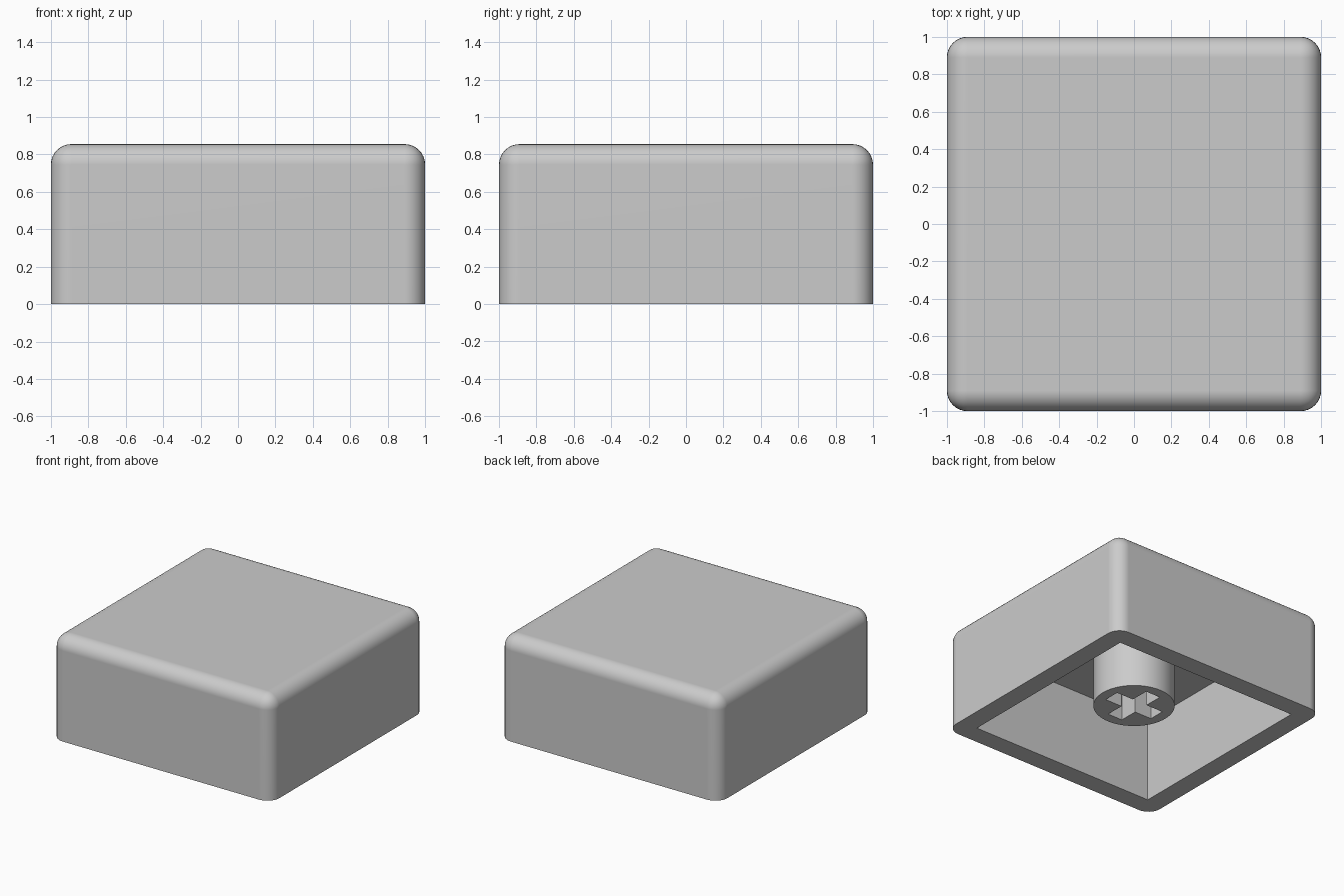
import bpy
import bmesh
from mathutils import Matrix, Vector

default = bpy.data.objects.get("Cube")
if default:
    bpy.data.objects.remove(default, do_unlink=True)

HEIGHT = 0.855
CEILING = 0.68
ROUND = 0.11

grey = bpy.data.materials.new("light_grey_plastic")
grey.use_nodes = True
grey.diffuse_color = (0.6, 0.6, 0.6, 1)
grey.node_tree.nodes["Principled BSDF"].inputs["Base Color"].default_value = (0.6, 0.6, 0.6, 1)


def make_object(name, bm):
    bmesh.ops.recalc_face_normals(bm, faces=bm.faces)
    mesh = bpy.data.meshes.new(name)
    bm.to_mesh(mesh)
    bm.free()
    mesh.materials.append(grey)
    obj = bpy.data.objects.new(name, mesh)
    bpy.context.collection.objects.link(obj)
    return obj


def box(half, bottom, top):
    bm = bmesh.new()
    size = Matrix.Diagonal((2 * half, 2 * half, top - bottom, 1))
    bmesh.ops.create_cube(bm, matrix=Matrix.Translation((0, 0, (bottom + top) / 2)) @ size)
    return bm


def activate(obj):
    bpy.ops.object.select_all(action="DESELECT")
    obj.select_set(True)
    bpy.context.view_layer.objects.active = obj


def carve(obj, cutter):
    cutter.hide_render = True
    mod = obj.modifiers.new("carve", "BOOLEAN")
    mod.operation = "DIFFERENCE"
    mod.solver = "EXACT"
    mod.object = cutter
    activate(obj)
    bpy.ops.object.modifier_apply(modifier=mod.name)
    bpy.data.objects.remove(cutter, do_unlink=True)


def smooth(obj):
    activate(obj)
    bpy.ops.object.shade_smooth_by_angle(angle=0.6)
    obj.modifiers.new("even_shading", "WEIGHTED_NORMAL").keep_sharp = True


# Cap shell: rounded on every edge except those of the open bottom
bm = box(1, 0, HEIGHT)
rounded = [e for e in bm.edges if max(v.co.z for v in e.verts) > 0.1]
bmesh.ops.bevel(bm, geom=rounded, offset=ROUND, segments=8, profile=0.5, affect="EDGES")
shell = make_object("cap_shell", bm)
carve(shell, make_object("cavity_cutter", box(0.84, -0.2, CEILING)))
smooth(shell)

# Mounting stem: round post hanging from the ceiling
STEM_BOTTOM, STEM_TOP = 0.135, CEILING + 0.02
bm = bmesh.new()
bmesh.ops.create_cone(bm, cap_ends=True, segments=64, radius1=0.306, radius2=0.306,
                      depth=STEM_TOP - STEM_BOTTOM,
                      matrix=Matrix.Translation((0, 0, (STEM_BOTTOM + STEM_TOP) / 2)))
stem = make_object("mounting_stem", bm)

# Cross-shaped socket: one corner turned four times gives the profile
LONG, THIN = 0.222, 0.067
bm = bmesh.new()
profile = []
for quarter in range(4):
    turn = Matrix.Rotation(quarter * 1.5707963, 4, "Z")
    for x, y in ((LONG, -THIN), (LONG, THIN), (THIN, THIN)):
        profile.append(bm.verts.new(turn @ Vector((x, y, 0))))
base = bm.faces.new(profile)
top = bmesh.ops.extrude_face_region(bm, geom=[base])["geom"]
bmesh.ops.translate(bm, vec=(0, 0, CEILING),
                    verts=[g for g in top if isinstance(g, bmesh.types.BMVert)])
carve(stem, make_object("socket_cutter", bm))
smooth(stem)
